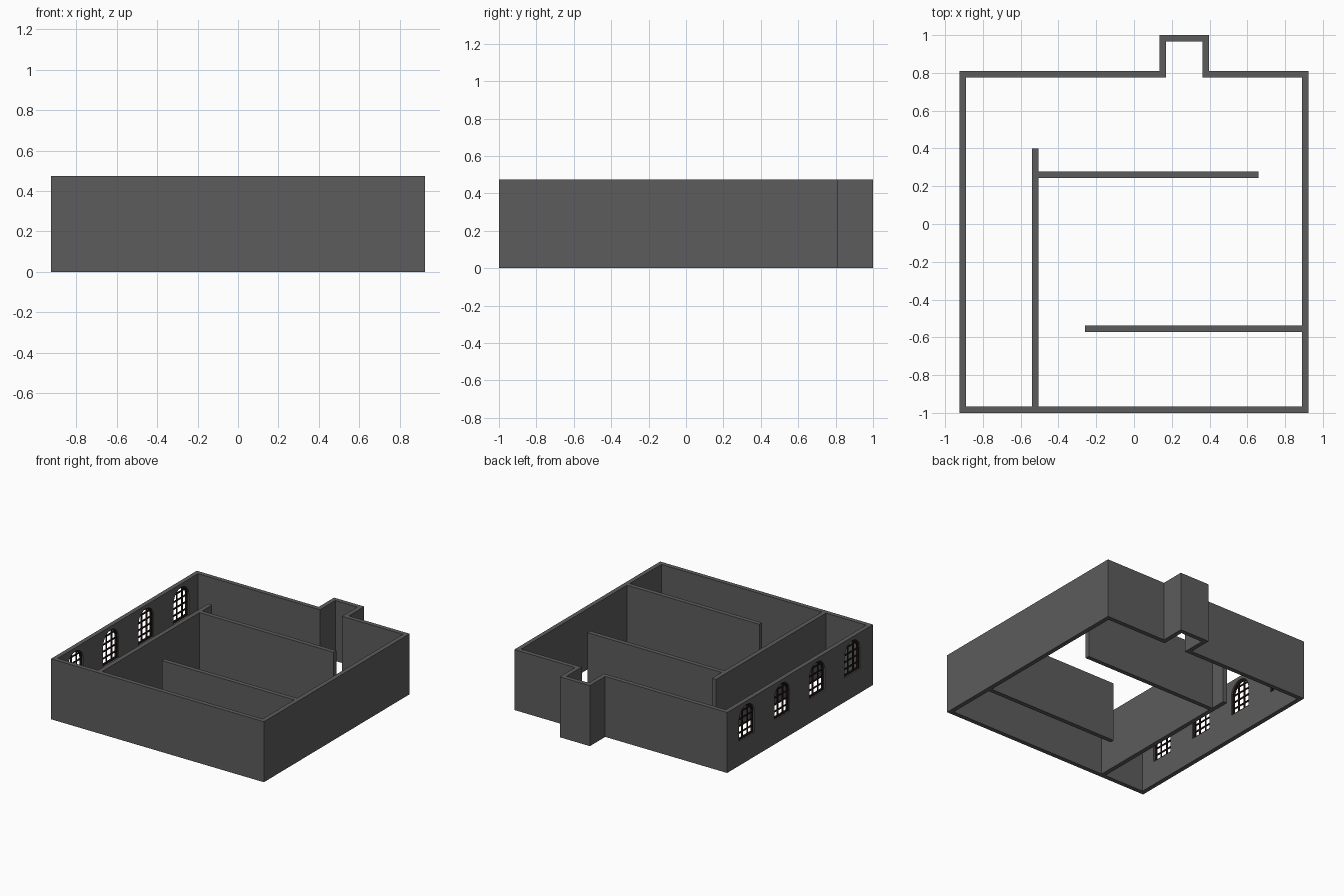
import bpy, bmesh, math

if "Cube" in bpy.data.objects:
    bpy.data.objects.remove(bpy.data.objects["Cube"])

H = 0.475      # wall height
T = 0.035      # wall thickness


def material(name, rgb):
    m = bpy.data.materials.new(name)
    m.diffuse_color = (*rgb, 1)
    m.use_nodes = True
    m.node_tree.nodes["Principled BSDF"].inputs["Base Color"].default_value = m.diffuse_color
    return m


GREY = material("wall_grey", (0.107, 0.107, 0.107))
BROWN = material("window_dark_brown", (0.020, 0.011, 0.009))


def make(name, bm, mat):
    bmesh.ops.recalc_face_normals(bm, faces=bm.faces)
    me = bpy.data.meshes.new(name)
    bm.to_mesh(me)
    bm.free()
    me.materials.append(mat)
    ob = bpy.data.objects.new(name, me)
    bpy.context.collection.objects.link(ob)
    return ob


def add_box(bm, lo, hi):
    vs = bmesh.ops.create_cube(bm, size=1)["verts"]
    for v in vs:
        v.co = [(a + b) / 2 + c * (b - a) for a, b, c in zip(lo, hi, v.co)]


def add_ring(bm, outer, inner, move):
    """Closed band between two matching loops, extruded along move."""
    o = [bm.verts.new(p) for p in outer]
    i = [bm.verts.new(p) for p in inner]
    n = len(o)
    faces = [bm.faces.new((o[k], o[(k + 1) % n], i[(k + 1) % n], i[k])) for k in range(n)]
    ext = bmesh.ops.extrude_face_region(bm, geom=faces, use_keep_orig=True)["geom"]
    bmesh.ops.translate(bm, vec=move, verts=[v for v in ext if isinstance(v, bmesh.types.BMVert)])


# Outer walls with the alcove at the back
X, Y0, Y1, Y2, A0, A1 = 0.925, -1.0, 0.81, 1.0, 0.135, 0.397
outer = [(-X, Y0, 0), (X, Y0, 0), (X, Y1, 0), (A1, Y1, 0),
         (A1, Y2, 0), (A0, Y2, 0), (A0, Y1, 0), (-X, Y1, 0)]
inner = [(-X + T, Y0 + T, 0), (X - T, Y0 + T, 0), (X - T, Y1 - T, 0), (A1 - T, Y1 - T, 0),
         (A1 - T, Y2 - T, 0), (A0 + T, Y2 - T, 0), (A0 + T, Y1 - T, 0), (-X + T, Y1 - T, 0)]
bm = bmesh.new()
add_ring(bm, outer, inner, (0, 0, H))
walls = make("outer_walls", bm, GREY)

# Inner partition walls
for name, x0, x1, y0, y1 in [("corridor_partition", -0.54, -0.505, Y0 + T, 0.40),
                             ("back_partition", -0.505, 0.66, 0.243, 0.278),
                             ("front_partition", -0.26, X - T, -0.573, -0.538)]:
    bm = bmesh.new()
    add_box(bm, (x0, y0, 0), (x1, y1, H))
    make(name, bm, GREY)

# Arched windows in the left wall
R, SILL, SPRING = 0.095, 0.19, 0.352
FRAME, BAR, DEPTH = 0.012, 0.009, 0.014
XF = -X + 0.5 * (T - DEPTH)


def arch(x, yc, inset=0.0):
    r = R - inset
    pts = [(x, yc - r, SILL + inset), (x, yc + r, SILL + inset)]
    return pts + [(x, yc + r * math.cos(math.pi * k / 16), SPRING + r * math.sin(math.pi * k / 16))
                  for k in range(17)]


centres = [0.567 - 0.437 * k for k in range(4)]
bm = bmesh.new()
for yc in centres:
    face = bm.faces.new([bm.verts.new(p) for p in arch(-X - 0.05, yc)])
    ext = bmesh.ops.extrude_face_region(bm, geom=[face], use_keep_orig=True)["geom"]
    bmesh.ops.translate(bm, vec=(T + 0.1, 0, 0), verts=[v for v in ext if isinstance(v, bmesh.types.BMVert)])
cutter = make("window_cutter", bm, GREY)
cutter.hide_render = True
mod = walls.modifiers.new("window_openings", "BOOLEAN")
mod.operation, mod.solver, mod.object = "DIFFERENCE", "EXACT", cutter
bpy.context.view_layer.objects.active = walls
bpy.ops.object.modifier_apply(modifier=mod.name)
bpy.data.objects.remove(cutter)

# Window frames with glazing bars
for n, yc in enumerate(centres):
    bm = bmesh.new()
    add_ring(bm, arch(XF, yc), arch(XF, yc, FRAME), (DEPTH, 0, 0))
    r = R - FRAME / 2
    xa, xb = XF + 0.002, XF + DEPTH - 0.002
    for s in (-1, 1):
        y = yc + s * R / 3
        add_box(bm, (xa, y - BAR / 2, SILL + FRAME / 2),
                (xb, y + BAR / 2, SPRING + math.sqrt(r * r - (R / 3) ** 2)))
    for k in range(1, 5):
        z = SILL + k * (SPRING - SILL) / 3
        half = math.sqrt(r * r - max(0, z - SPRING) ** 2)
        add_box(bm, (xa, yc - half, z - BAR / 2), (xb, yc + half, z + BAR / 2))
    make(f"window_frame_{n + 1}", bm, BROWN)
